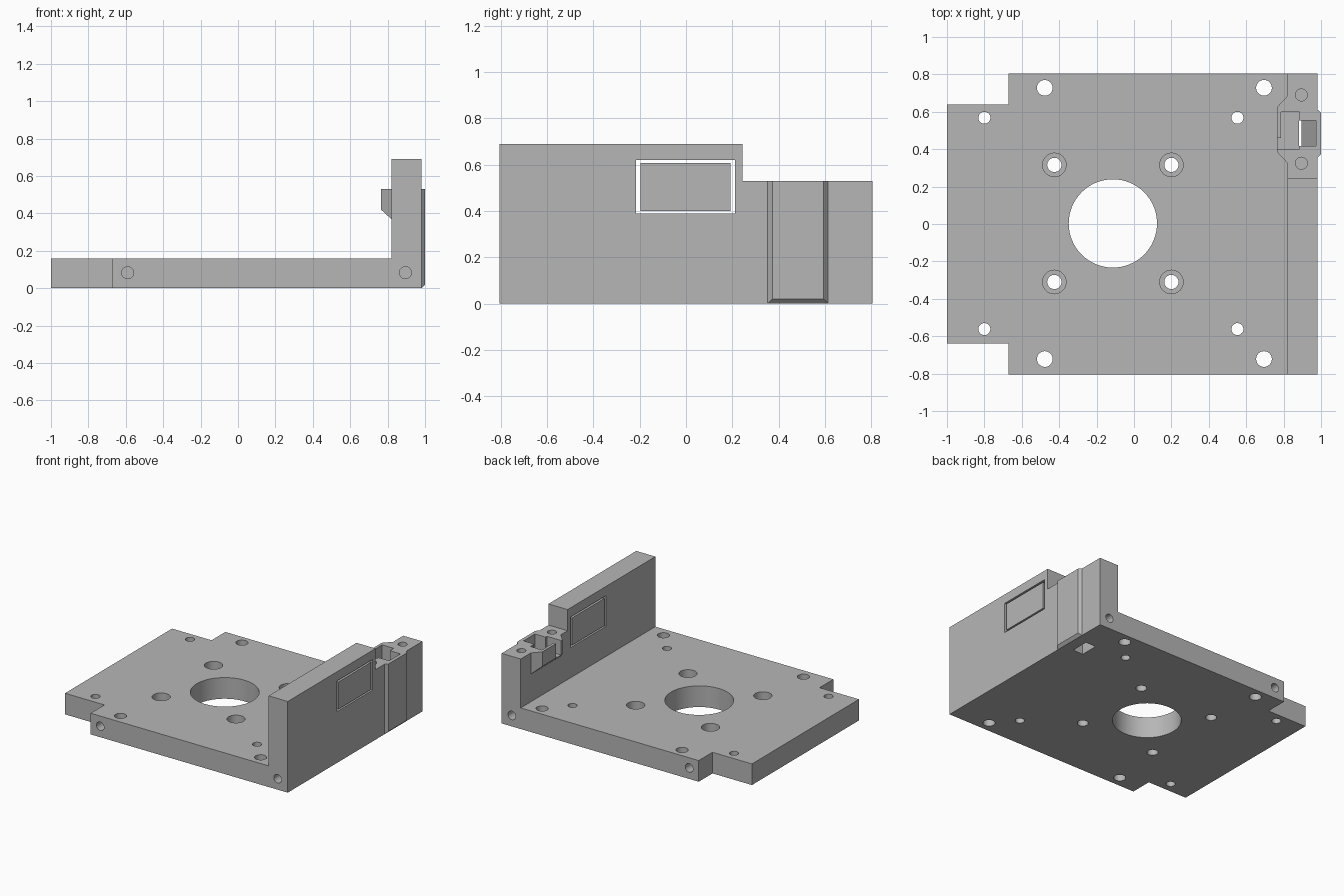
import bpy, bmesh, math
from mathutils import Matrix, Vector

cube = bpy.data.objects.get("Cube")
if cube:
    bpy.data.objects.remove(cube, do_unlink=True)

grey = bpy.data.materials.new("plain grey")
grey.use_nodes = True
grey.diffuse_color = (0.47, 0.47, 0.47, 1)
grey.node_tree.nodes["Principled BSDF"].inputs["Base Color"].default_value = grey.diffuse_color


def finish(name, bm):
    bmesh.ops.recalc_face_normals(bm, faces=bm.faces)
    mesh = bpy.data.meshes.new(name)
    bm.to_mesh(mesh)
    bm.free()
    mesh.materials.append(grey)
    obj = bpy.data.objects.new(name, mesh)
    bpy.context.collection.objects.link(obj)
    return obj


def prism(name, outline, axis, lo, hi):
    """Extrude a flat outline along one axis."""
    bm = bmesh.new()

    def place(a, b, c):
        return {"x": (c, a, b), "y": (a, c, b), "z": (a, b, c)}[axis]
    face = bm.faces.new([bm.verts.new(place(a, b, lo)) for a, b in outline])
    moved = bmesh.ops.extrude_face_region(bm, geom=[face])["geom"]
    verts = [v for v in moved if isinstance(v, bmesh.types.BMVert)]
    bmesh.ops.translate(bm, verts=verts, vec=Vector(place(0, 0, hi - lo)))
    return finish(name, bm)


def box(name, x0, x1, y0, y1, z0, z1):
    return prism(name, [(x0, y0), (x1, y0), (x1, y1), (x0, y1)], "z", z0, z1)


def drill(name, centre, radius, depth, axis="z", sides=32):
    bm = bmesh.new()
    bmesh.ops.create_cone(bm, cap_ends=True, segments=sides, radius1=radius,
                          radius2=radius, depth=depth)
    if axis == "y":
        bmesh.ops.rotate(bm, verts=bm.verts, matrix=Matrix.Rotation(math.pi / 2, 3, "X"))
    bmesh.ops.translate(bm, verts=bm.verts, vec=Vector(centre))
    return finish(name, bm)


def boss(name, rings):
    """Convex block through rectangles given as x, y0, y1, z0, z1."""
    bm = bmesh.new()
    for x, y0, y1, z0, z1 in rings:
        for y in (y0, y1):
            for z in (z0, z1):
                bm.verts.new((x, y, z))
    bmesh.ops.convex_hull(bm, input=bm.verts)
    bmesh.ops.dissolve_limit(bm, angle_limit=0.01, verts=bm.verts, edges=bm.edges)
    return finish(name, bm)


def combine(target, other, operation):
    mod = target.modifiers.new(operation.title(), "BOOLEAN")
    mod.operation = operation
    mod.solver = "EXACT"
    mod.object = other
    bpy.context.view_layer.objects.active = target
    bpy.ops.object.modifier_apply(modifier=mod.name)
    bpy.data.objects.remove(other, do_unlink=True)


W, TOP, LOW, T = 0.805, 0.69, 0.53, 0.16      # half width, wall heights, plate thickness
IN, OUT = 0.82, 0.98                          # wall faces

# Base plate with two notched corners
body = prism("mounting_bracket", [(-1, -0.64), (-0.67, -0.64), (-0.67, -W), (OUT, -W),
                                  (OUT, W), (-0.67, W), (-0.67, 0.64), (-1, 0.64)], "z", 0, T)

# Stepped side wall
wall = prism("wall", [(-W, 0), (W, 0), (W, LOW), (0.245, LOW), (0.245, TOP), (-W, TOP)],
             "x", IN, OUT)
combine(body, wall, "UNION")

# Chamfered bosses on the inner and outer sides of the wall
combine(body, boss("inner_boss", [(0.765, 0.385, 0.625, 0.42, LOW),
                                  (IN, 0.326, 0.684, 0.37, LOW),
                                  (0.85, 0.326, 0.684, 0.37, LOW)]), "UNION")
combine(body, boss("outer_boss", [(1.0, 0.373, 0.595, 0.02, LOW),
                                  (OUT, 0.353, 0.613, 0, LOW),
                                  (0.95, 0.353, 0.613, 0, LOW)]), "UNION")

# Plate holes: centre bore, counterbored ring, corner and small holes
CX = -0.113
cutters = [drill("bore", (CX, 0.003, 0.08), 0.236, 0.4, sides=64)]
for s in (-1, 1):
    for x in (CX - 0.313, CX + 0.313):
        y = 0.003 + s * 0.313
        cutters += [drill("screw_hole", (x, y, 0.08), 0.038, 0.4),
                    drill("counterbore", (x, y, 0.16), 0.063, 0.18)]
    for x in (-0.477, 0.695):
        cutters.append(drill("corner_hole", (x, 0.003 + s * 0.725, 0.08), 0.042, 0.4))
    for x in (-0.8, 0.553):
        cutters.append(drill("small_hole", (x, 0.003 + s * 0.565, 0.08), 0.032, 0.4))
    # Blind holes in the end faces
    for x in (-0.59, 0.895):
        cutters.append(drill("end_hole", (x, s * W, 0.083), 0.032, 0.4, "y"))

# Blind holes in the low top of the wall
for y in (0.325, 0.69):
    cutters.append(drill("wall_hole", (0.895, y, LOW), 0.032, 0.4))

# Connector pocket, its side slot and the slanting channel to the underside
cutters += [
    box("pocket", 0.786, 0.884, 0.40, 0.60, 0.42, 0.6),
    box("slot", 0.74, 0.80, 0.40, 0.46, 0.42, 0.6),
    prism("channel", [(0.882, 0.6), (0.973, 0.6), (0.973, 0.25), (0.895, 0.08), (0.895, -0.05),
                      (0.81, -0.05), (0.81, 0.08), (0.882, 0.25)], "y", 0.417, 0.553),
    box("window", 0.7, 1.1, -0.215, 0.211, 0.388, 0.62),
]
for cutter in cutters:
    combine(body, cutter, "DIFFERENCE")

# Loose panel sitting inside the window
panel = box("window_panel", IN, OUT, -0.197, 0.193, 0.40, 0.606)

# Smooth hole walls, crisp edges
bpy.ops.object.select_all(action="DESELECT")
body.select_set(True)
bpy.context.view_layer.objects.active = body
bpy.ops.object.shade_smooth_by_angle(angle=math.radians(20))
